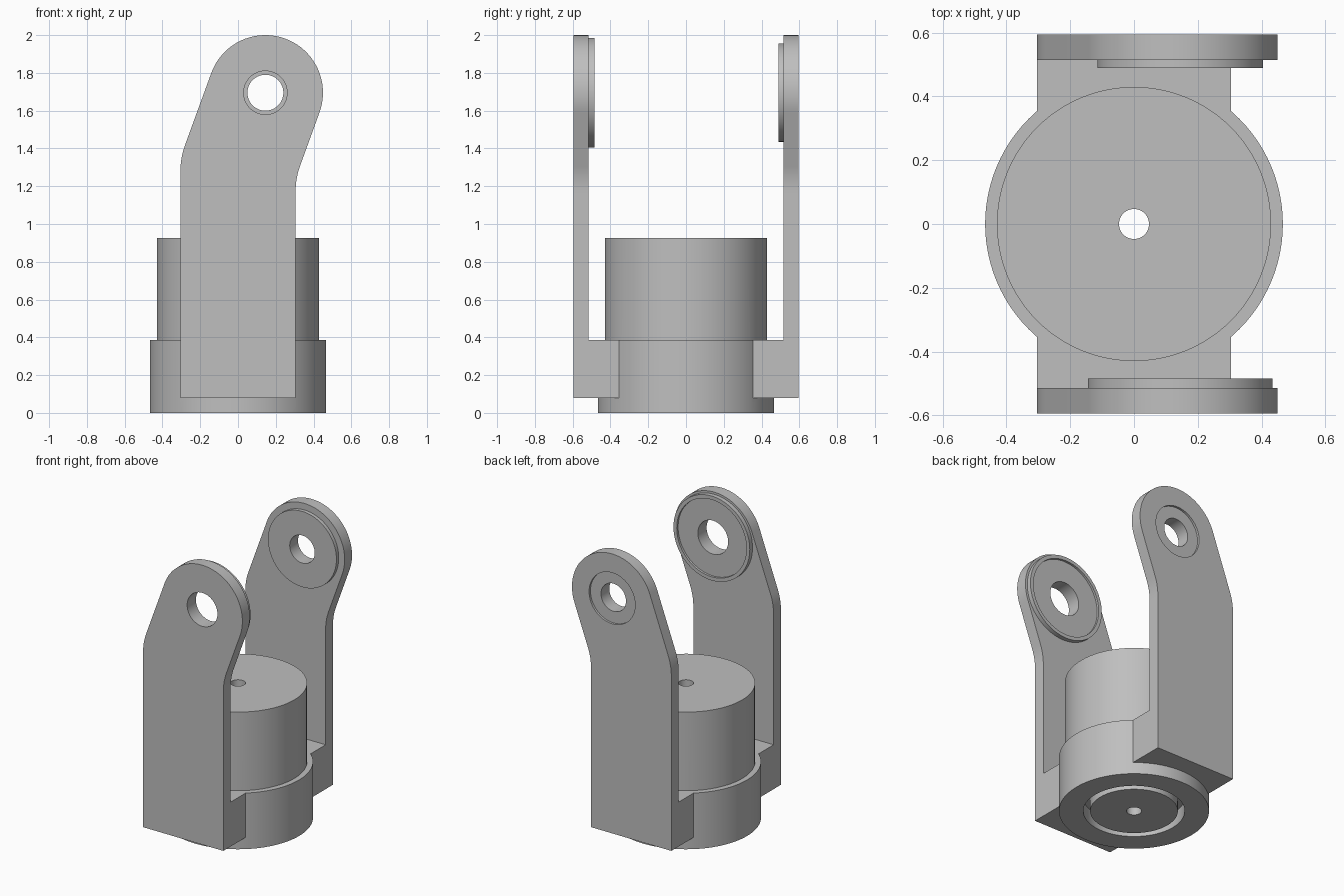
import bpy, bmesh, math
from mathutils import Matrix, Vector

cube = bpy.data.objects.get("Cube")
if cube:
    bpy.data.objects.remove(cube, do_unlink=True)

grey = bpy.data.materials.new("plain grey")
grey.use_nodes = True
COLOR = (0.52, 0.52, 0.52, 1)
grey.diffuse_color = COLOR
grey.node_tree.nodes["Principled BSDF"].inputs["Base Color"].default_value = COLOR

HALF = 0.305                 # half width of an arm and radius of its head
EYE = Vector((0.145, 1.695))   # centre of the head, in x and z
TILT = math.radians(20)


def finish(bm, name):
    bmesh.ops.recalc_face_normals(bm, faces=bm.faces)
    mesh = bpy.data.meshes.new(name)
    bm.to_mesh(mesh)
    bm.free()
    mesh.materials.append(grey)
    obj = bpy.data.objects.new(name, mesh)
    bpy.context.collection.objects.link(obj)
    return obj


def lathe(name, profile, matrix=Matrix(), steps=96):
    """Revolve a closed (radius, height) profile about z."""
    bm = bmesh.new()
    rings = []
    for i in range(steps):
        a = math.tau * i / steps
        rings.append([bm.verts.new((r * math.cos(a), r * math.sin(a), h)) for r, h in profile])
    n = len(profile)
    for i in range(steps):
        a, b = rings[i], rings[(i + 1) % steps]
        for j in range(n):
            k = (j + 1) % n
            bm.faces.new((a[j], b[j], b[k], a[k]))
    bm.transform(matrix)
    return finish(bm, name)


def prism(name, outline, y0, y1):
    """Extrude an (x, z) outline along y."""
    bm = bmesh.new()
    face = bm.faces.new([bm.verts.new((x, y0, z)) for x, z in outline])
    out = bmesh.ops.extrude_face_region(bm, geom=[face])["geom"]
    verts = [v for v in out if isinstance(v, bmesh.types.BMVert)]
    bmesh.ops.translate(bm, verts=verts, vec=(0, y1 - y0, 0))
    return finish(bm, name)


def activate(obj):
    bpy.ops.object.select_all(action="DESELECT")
    obj.select_set(True)
    bpy.context.view_layer.objects.active = obj


def combine(obj, other, operation):
    mod = obj.modifiers.new(operation.lower(), "BOOLEAN")
    mod.operation, mod.solver, mod.object = operation, "EXACT", other
    activate(obj)
    bpy.ops.object.modifier_apply(modifier=mod.name)
    bpy.data.objects.remove(other, do_unlink=True)


def drill(obj, radius, y0, y1):
    bpy.ops.mesh.primitive_cylinder_add(
        vertices=96, radius=radius, depth=abs(y1 - y0),
        location=(EYE.x, (y0 + y1) / 2, EYE.y), rotation=(math.pi / 2, 0, 0))
    cutter = bpy.context.object
    cutter.data.materials.append(grey)
    combine(obj, cutter, "DIFFERENCE")


def bend(start, corner, end, steps=8):
    """Soft corner between two straight edges."""
    pts = []
    for i in range(steps + 1):
        t = i / steps
        pts.append(start * (1 - t) ** 2 + corner * 2 * t * (1 - t) + end * t * t)
    return pts


def arm_outline():
    up, slope = Vector((0, 1)), Vector((math.sin(TILT), math.cos(TILT)))
    side = Vector((math.cos(TILT), -math.sin(TILT))) * HALF
    soft = 0.07
    edges = []
    for s in (1, -1):
        tangent = EYE + side * s
        corner = tangent - slope * ((tangent.x - HALF * s) / slope.x)
        edges.append(bend(corner - up * soft, corner, corner + slope * soft))
    steps = 40
    head = [EYE + HALF * Vector((math.cos(a), math.sin(a)))
            for a in (math.pi * i / steps - TILT for i in range(steps + 1))]
    return [(-HALF, 0.08), (HALF, 0.08)] + edges[0] + head + edges[1][::-1]


# Stepped round body with a centre bore and a ring groove underneath
body = lathe("round_body", [
    (0.047, 0), (0.273, 0), (0.273, 0.1), (0.316, 0.1), (0.316, 0),
    (0.467, 0), (0.467, 0.385), (0.43, 0.385), (0.43, 0.925), (0.047, 0.925)])

# Blocks joining the body to the arms
foot = [(-HALF, 0.08), (HALF, 0.08), (HALF, 0.385), (-HALF, 0.385)]
for s in (-1, 1):
    combine(body, prism("foot_block", foot, s * 0.34, s * 0.517), "UNION")

# Two upright arms with pierced round heads
front_arm = prism("front_arm", arm_outline(), -0.595, -0.515)
drill(front_arm, 0.115, -0.7, -0.4)
back_arm = prism("back_arm", arm_outline(), 0.515, 0.595)
drill(back_arm, 0.095, 0.4, 0.7)
drill(back_arm, 0.175, 0.58, 0.7)

# Raised collars on the inner faces of the heads
front_place = Matrix.Translation((EYE.x, -0.515, EYE.y)) @ Matrix.Rotation(-math.pi / 2, 4, "X")
back_place = Matrix.Translation((EYE.x, 0.515, EYE.y)) @ Matrix.Rotation(math.pi / 2, 4, "X")
front_collar = lathe("front_collar", [
    (0.115, -0.005), (0.115, 0.015), (0.265, 0.015), (0.265, 0.03),
    (0.29, 0.03), (0.29, -0.005)], front_place)
back_collar = lathe("back_collar", [
    (0.095, -0.005), (0.095, 0.025), (0.26, 0.025), (0.26, -0.005)], back_place)

for part in (body, front_arm, back_arm, front_collar, back_collar):
    activate(part)
    bpy.ops.object.shade_smooth_by_angle(angle=math.radians(30))
